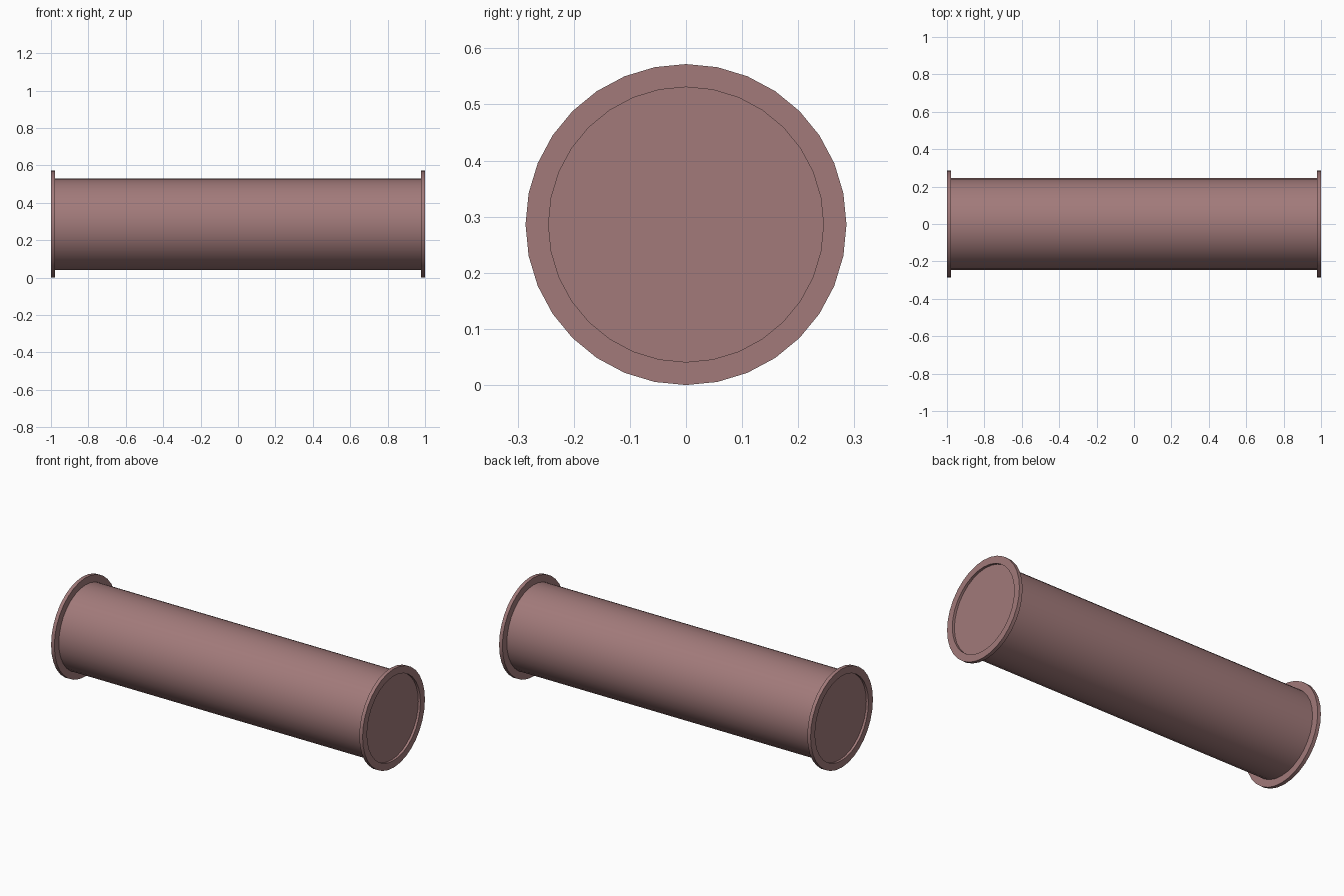
import bpy
import math
from mathutils import Matrix

if "Cube" in bpy.data.objects:
    bpy.data.objects.remove(bpy.data.objects["Cube"])

SIDES = 32
R_TUBE, R_FLANGE = 0.245, 0.286
THICK, RECESS = 0.021, 0.014

mat = bpy.data.materials.new("dusty_red_metal")
mat.diffuse_color = (0.36, 0.195, 0.195, 1)
mat.use_nodes = True
mat.node_tree.nodes["Principled BSDF"].inputs["Base Color"].default_value = mat.diffuse_color


def revolve(name, profile, closed):
    """Spin an (x, radius) profile around the x axis; cap open ends."""
    n = len(profile)
    verts = []
    for i in range(SIDES):
        a = 2 * math.pi * i / SIDES
        verts += [(x, r * math.sin(a), R_FLANGE + r * math.cos(a)) for x, r in profile]
    faces = []
    for i in range(SIDES):
        p, q = i * n, (i + 1) % SIDES * n
        for k in range(n if closed else n - 1):
            m = (k + 1) % n
            faces.append((p + k, p + m, q + m, q + k))
    if not closed:
        faces.append([i * n for i in range(SIDES)])
        faces.append([i * n + n - 1 for i in reversed(range(SIDES))])
    mesh = bpy.data.meshes.new(name)
    mesh.from_pydata(verts, [], faces)
    mesh.materials.append(mat)
    obj = bpy.data.objects.new(name, mesh)
    bpy.context.collection.objects.link(obj)
    # consistent outward normals, smooth sides with sharp rims
    bpy.ops.object.select_all(action='DESELECT')
    obj.select_set(True)
    bpy.context.view_layer.objects.active = obj
    bpy.ops.object.mode_set(mode='EDIT')
    bpy.ops.mesh.select_all(action='SELECT')
    bpy.ops.mesh.normals_make_consistent(inside=False)
    bpy.ops.object.mode_set(mode='OBJECT')
    bpy.ops.object.shade_smooth_by_angle(angle=math.radians(30))
    return obj


# Main tube with slightly recessed end caps
end = 1 - RECESS
revolve("tube_body", [(-end, R_TUBE), (end, R_TUBE)], False)

# Ring flange at each end
for side, s in (("left", -1), ("right", 1)):
    a, b = s * (1 - THICK), s
    revolve(side + "_flange", [(a, R_TUBE), (a, R_FLANGE), (b, R_FLANGE), (b, R_TUBE)], True)
